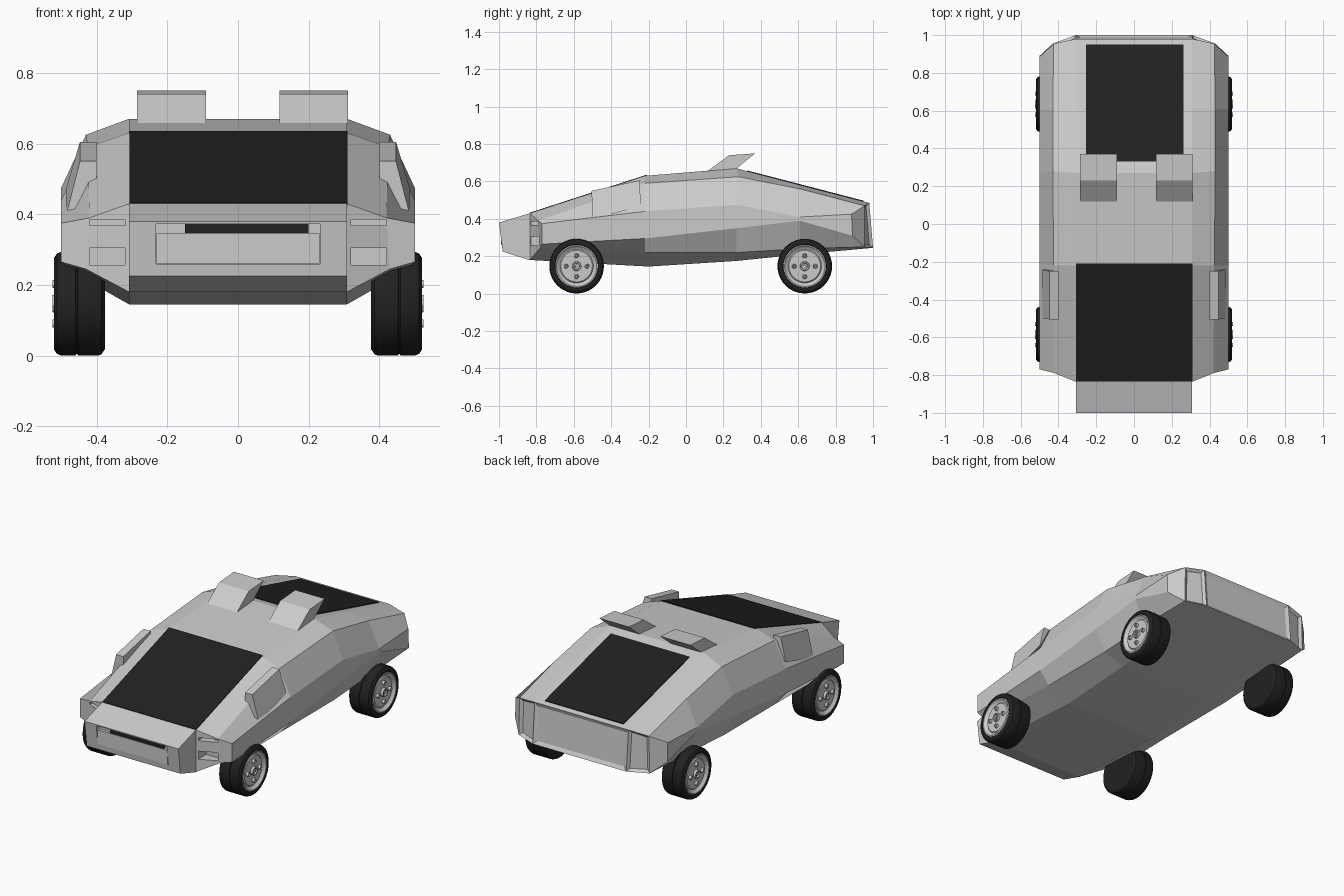
import bpy, bmesh, math
from mathutils import Vector

if "Cube" in bpy.data.objects:
    bpy.data.objects.remove(bpy.data.objects["Cube"])


def material(name, v):
    m = bpy.data.materials.new(name)
    m.diffuse_color = (v, v, v, 1)
    m.use_nodes = True
    m.node_tree.nodes["Principled BSDF"].inputs["Base Color"].default_value = m.diffuse_color
    return m


DARK = material("dark_glass", 0.015)
RUBBER = material("rubber", 0.015)


def finish(name, bm, mat=None, smooth=False):
    bmesh.ops.recalc_face_normals(bm, faces=bm.faces[:])
    me = bpy.data.meshes.new(name)
    bm.to_mesh(me)
    bm.free()
    ob = bpy.data.objects.new(name, me)
    bpy.context.collection.objects.link(ob)
    if mat:
        me.materials.append(mat)
    if smooth:
        bpy.ops.object.select_all(action='DESELECT')
        ob.select_set(True)
        bpy.context.view_layer.objects.active = ob
        bpy.ops.object.shade_smooth_by_angle(angle=math.radians(30))
    return ob


def prism(name, yz, x0, x1, mat=None):
    """Extrude a side profile between two x positions."""
    bm = bmesh.new()
    a = [bm.verts.new((x0, y, z)) for y, z in yz]
    b = [bm.verts.new((x1, y, z)) for y, z in yz]
    n = len(yz)
    bm.faces.new(a)
    bm.faces.new(b[::-1])
    for i in range(n):
        j = (i + 1) % n
        bm.faces.new((a[i], b[i], b[j], a[j]))
    return finish(name, bm, mat)


def box(name, x, y, z, mat=None):
    return prism(name, [(y[0], z[0]), (y[1], z[0]), (y[1], z[1]), (y[0], z[1])], x[0], x[1], mat)


def cut(ob, x, y, z):
    c = box(ob.name + "_cutter", x, y, z)
    c.hide_render = True
    c.display_type = 'WIRE'
    m = ob.modifiers.new("recess", 'BOOLEAN')
    m.operation = 'DIFFERENCE'
    m.solver = 'EXACT'
    m.object = c


def lathe(name, profile, side, cy, cz, seg=32, mat=None):
    """Spin an (x, radius) profile around an axle parallel to x."""
    bm = bmesh.new()
    rings = []
    for x, r in profile:
        if r == 0:
            rings.append([bm.verts.new((side * x, cy, cz))] * seg)
        else:
            rings.append([bm.verts.new((side * x, cy + r * math.cos(2 * math.pi * i / seg),
                                        cz + r * math.sin(2 * math.pi * i / seg))) for i in range(seg)])
    for p, q in zip(rings, rings[1:]):
        for i in range(seg):
            j = (i + 1) % seg
            bm.faces.new(list(dict.fromkeys((p[i], p[j], q[j], q[i]))))
    return finish(name, bm, mat, True)


# Body shell: lengthwise rails from roof edge to floor edge, (x, y, z)
RAILS = [
    [(.308, -.835, .43), (.308, -.22, .63), (.308, .27, .67), (.308, .61, .581), (.308, .98, .485)],
    [(.42, -.79, .39), (.425, -.22, .59), (.43, .28, .625), (.43, .61, .56), (.425, .955, .47)],
    [(.5, -.77, .375), (.5, -.22, .44), (.5, .27, .475), (.5, .61, .41), (.5, .885, .425)],
    [(.5, -.77, .265), (.5, -.22, .295), (.5, .27, .35), (.5, .61, .39), (.5, .89, .31)],
    [(.43, -.78, .245), (.44, -.22, .22), (.44, .27, .22), (.44, .61, .24), (.43, .955, .25)],
    [(.308, -.835, .18), (.308, -.2, .145), (.308, .27, .175), (.308, .61, .21), (.308, 1.0, .245)],
]
bm = bmesh.new()
R, L = ([[bm.verts.new((s * x, y, z)) for x, y, z in rail] for rail in RAILS] for s in (1, -1))
for S in (R, L):
    for a, b in zip(S, S[1:]):
        for i in range(4):
            bm.faces.new((a[i], a[i + 1], b[i + 1], b[i]))
for k in (0, 5):
    for i in range(4):
        bm.faces.new((R[k][i], R[k][i + 1], L[k][i + 1], L[k][i]))
tail = []
for e in (0, 4):
    ends = [bm.faces.new((R[0][e], L[0][e], L[5][e], R[5][e]))]
    for S in (R, L):
        ends.append(bm.faces.new((S[0][e], S[1][e], S[4][e], S[5][e])))
        bm.faces.new((S[1][e], S[2][e], S[3][e], S[4][e]))
    tail = ends
bmesh.ops.recalc_face_normals(bm, faces=bm.faces[:])
# Recessed tail panel and tail lamps
bmesh.ops.inset_individual(bm, faces=tail[:1], thickness=.03, depth=-.01)
bmesh.ops.inset_individual(bm, faces=tail[1:], thickness=.022, depth=-.015)
body = finish("body", bm)

# Headlight and upper corner recesses
for s in (1, -1):
    xs = sorted((s * .32, s * .42))
    cut(body, xs, (-.9, -.755), (.257, .305))
    cut(body, xs, (-.9, -.77), (.368, .385))

# Nose with grille opening
nose = prism("nose", [(-1, .38), (-.835, .43), (-.72, .44), (-.72, .176), (-.84, .18), (-.98, .225)], -.308, .308)
cut(nose, (-.232, .232), (-1.1, -.97), (.26, .373))
box("grille_panel", (-.23, .23), (-.988, -.96), (.261, .345))
box("grille_slot", (-.15, .2), (-.985, -.96), (.345, .372), DARK)

# Windscreen and rear window
prism("windscreen", [(-.835, .433), (-.21, .636), (-.21, .62), (-.835, .42)], -.307, .309, DARK)
prism("rear_window", [(.33, .658), (.95, .497), (.95, .48), (.33, .64)], -.255, .263, DARK)

# Roof scoops
for side, x0, x1 in (("left", -.286, -.09), ("right", .117, .311)):
    prism(side + "_roof_scoop", [(.115, .655), (.23, .74), (.37, .75), (.265, .665)], x0, x1)

# Side pods, outer face leaning inward at the top
for side, s in (("right", 1), ("left", -1)):
    pod = prism(side + "_side_pod", [(-.505, .55), (-.25, .605), (-.24, .47), (-.5, .395)], s * .40, s * .487)
    for v in pod.data.vertices:
        if abs(v.co.x) > .45 and v.co.z > .5:
            v.co.x = s * .447

# Wheels: tyre, rim, hub and bolts
TYRE = [(.376, 0), (.376, .128), (.386, .143), (.394, .146), (.453, .146), (.454, .142), (.458, .142),
        (.459, .146), (.502, .146), (.512, .142), (.52, .13), (.52, .116), (.508, .112), (.495, .11)]
RIM = [(.495, .113), (.518, .114), (.519, .108), (.507, .098), (.504, .09), (.51, .084), (.51, .03), (.51, 0)]
CZ = .147
for side, s in (("right", 1), ("left", -1)):
    for end, cy in (("front", -.585), ("rear", .635)):
        n = f"{end}_{side}_"
        lathe(n + "tyre", TYRE, s, cy, CZ, 40, RUBBER)
        lathe(n + "rim", RIM, s, cy, CZ, 40)
        lathe(n + "hub", [(.505, .026), (.524, .024), (.524, .017), (.515, .015), (.515, .008), (.522, .007), (.522, 0)],
              s, cy, CZ, 20)
        for k in range(4):
            a = k * math.pi / 2
            lathe(n + f"bolt_{k + 1}", [(.505, .013), (.524, .011), (.524, .007), (.518, .005), (.518, 0)], s,
                  cy + .056 * math.cos(a), CZ + .056 * math.sin(a), 12)
